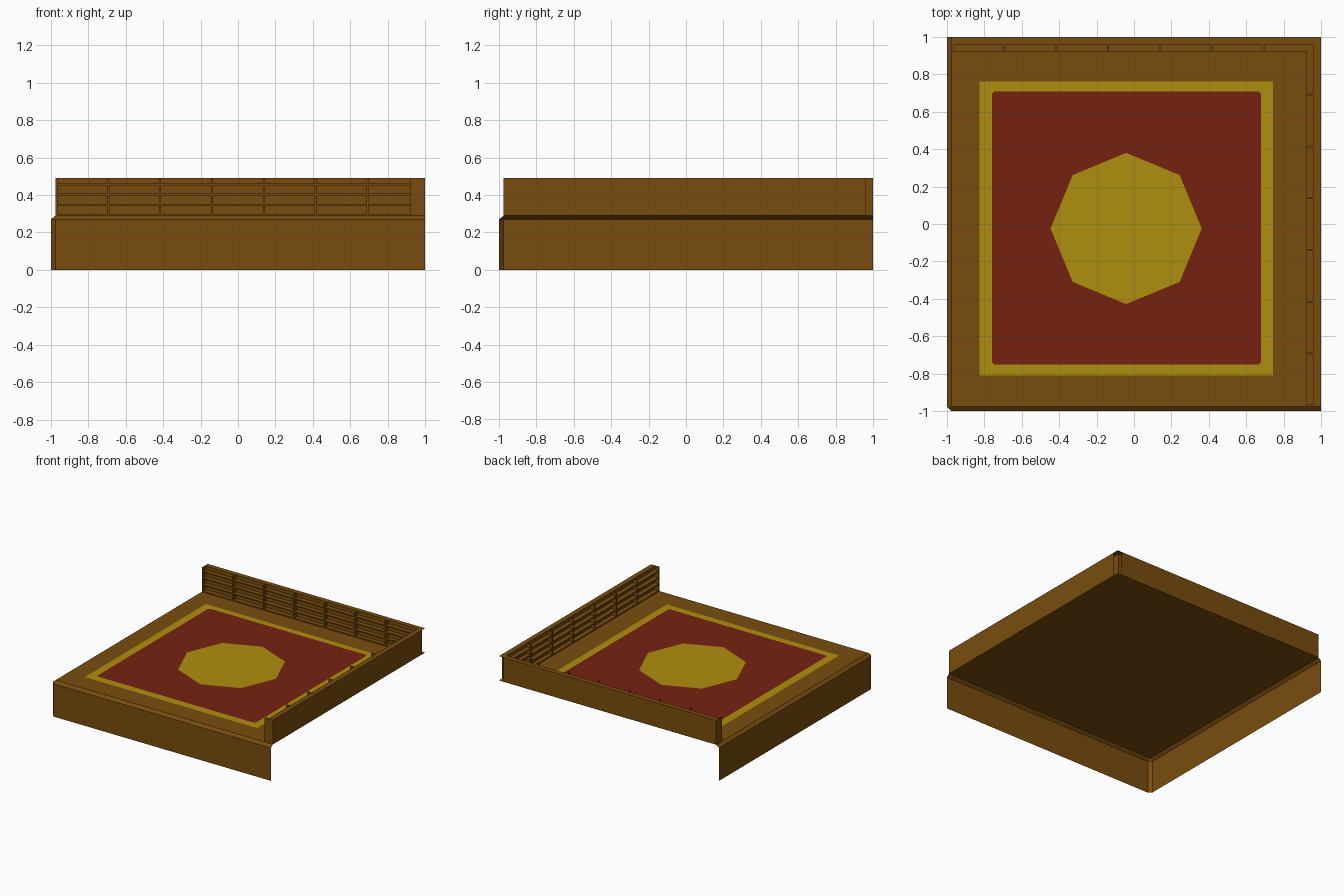
import bpy, bmesh, math

if "Cube" in bpy.data.objects:
    bpy.data.objects.remove(bpy.data.objects["Cube"])


def material(name, r, g, b):
    m = bpy.data.materials.new(name)
    m.diffuse_color = (r, g, b, 1)
    m.use_nodes = True
    m.node_tree.nodes["Principled BSDF"].inputs["Base Color"].default_value = m.diffuse_color
    return m


WOOD = material("brown wood", 0.19, 0.073, 0.0045)
GOLD = material("gold cloth", 0.43, 0.275, 0.0045)
RED = material("dark red cloth", 0.178, 0.016, 0.0055)


def finish(bm, name, mat):
    me = bpy.data.meshes.new(name)
    bm.to_mesh(me)
    bm.free()
    me.materials.append(mat)
    ob = bpy.data.objects.new(name, me)
    bpy.context.collection.objects.link(ob)
    return ob


def face(bm, pts, swap=False):
    """Add a polygon; swap mirrors it over x = y and keeps it facing out."""
    if swap:
        pts = [(y, x, z) for x, y, z in reversed(pts)]
    bm.faces.new([bm.verts.new(p) for p in pts])


def box(bm, x0, x1, y0, y1, z0, z1, swap=False):
    for z, up in ((z0, False), (z1, True)):
        ring = [(x0, y0, z), (x1, y0, z), (x1, y1, z), (x0, y1, z)]
        face(bm, ring if up else ring[::-1], swap)
    c = [(x0, y0), (x1, y0), (x1, y1), (x0, y1)]
    for (ax, ay), (bx, by) in zip(c, c[1:] + c[:1]):
        face(bm, [(ax, ay, z0), (bx, by, z0), (bx, by, z1), (ax, ay, z1)], swap)


FLOOR, EDGE, TOP = 0.29, 0.27, 0.49
IN, MID, BAR = -0.975, 0.96, 0.923   # inset edge, panel plane, lattice front

# Floor sheet, open underneath
bm = bmesh.new()
face(bm, [(IN, IN, FLOOR), (1, IN, FLOOR), (1, 1, FLOOR), (IN, 1, FLOOR)])
finish(bm, "floor", WOOD)

# Skirt on the front and left only, with chamfered top and corner
bm = bmesh.new()
outer = [(-1, 1), (-1, IN), (IN, -1), (1, -1)]
inner = [(IN, 1), (IN, IN), (IN, IN), (1, IN)]
for i in range(3):
    (ax, ay), (bx, by) = outer[i], outer[i + 1]
    (cx, cy), (dx, dy) = inner[i + 1], inner[i]
    face(bm, [(ax, ay, 0), (bx, by, 0), (bx, by, EDGE), (ax, ay, EDGE)])
    top = [(ax, ay, EDGE), (bx, by, EDGE), (cx, cy, FLOOR)]
    if i != 1:
        top.append((dx, dy, FLOOR))
    face(bm, top)
finish(bm, "skirt", WOOD)

# Back wall, and the right wall as its mirror over the diagonal
for label, swap in (("back", False), ("right", True)):
    bm = bmesh.new()
    # outer face stops short of the corner
    face(bm, [(MID, 1, FLOOR), (IN, 1, FLOOR), (IN, 1, TOP), (MID, 1, TOP)], swap)
    # inner face
    face(bm, [(IN, MID, FLOOR), (MID, MID, FLOOR), (MID, MID, TOP), (IN, MID, TOP)], swap)
    # top strip, the back one includes the corner
    end = MID if swap else 1
    face(bm, [(IN, MID, TOP), (end, MID, TOP), (end, 1, TOP), (IN, 1, TOP)], swap)
    # free end
    face(bm, [(IN, 1, FLOOR), (IN, MID, FLOOR), (IN, MID, TOP), (IN, 1, TOP)], swap)
    finish(bm, label + "_wall", WOOD)

    bm = bmesh.new()
    # horizontal lattice bars
    for i in range(4):
        z = 0.29 + 0.054 * i
        box(bm, IN, MID if swap else BAR, BAR, MID, z, z + 0.009, swap)
    # upright lattice bars
    for i in range(7):
        x = -0.97 + 0.277 * i
        box(bm, x - 0.005, x + 0.005, BAR, MID, FLOOR, TOP, swap)
    finish(bm, label + "_wall_lattice", WOOD)

# Rug: gold border, red field with clipped corners, gold octagon
bm = bmesh.new()
z = FLOOR + 0.002
face(bm, [(-0.825, -0.81, z), (0.742, -0.81, z), (0.742, 0.762, z), (-0.825, 0.762, z)])
finish(bm, "rug_border", GOLD)

bm = bmesh.new()
z += 0.002
x0, x1, y0, y1, c = -0.76, 0.68, -0.75, 0.708, 0.012
face(bm, [(x0 + c, y0, z), (x1 - c, y0, z), (x1, y0 + c, z), (x1, y1 - c, z),
          (x1 - c, y1, z), (x0 + c, y1, z), (x0, y1 - c, z), (x0, y0 + c, z)])
finish(bm, "rug_field", RED)

bm = bmesh.new()
z += 0.002
face(bm, [(-0.042 + 0.404 * math.cos(k * math.pi / 4),
           -0.024 + 0.404 * math.sin(k * math.pi / 4), z) for k in range(8)])
finish(bm, "rug_medallion", GOLD)
